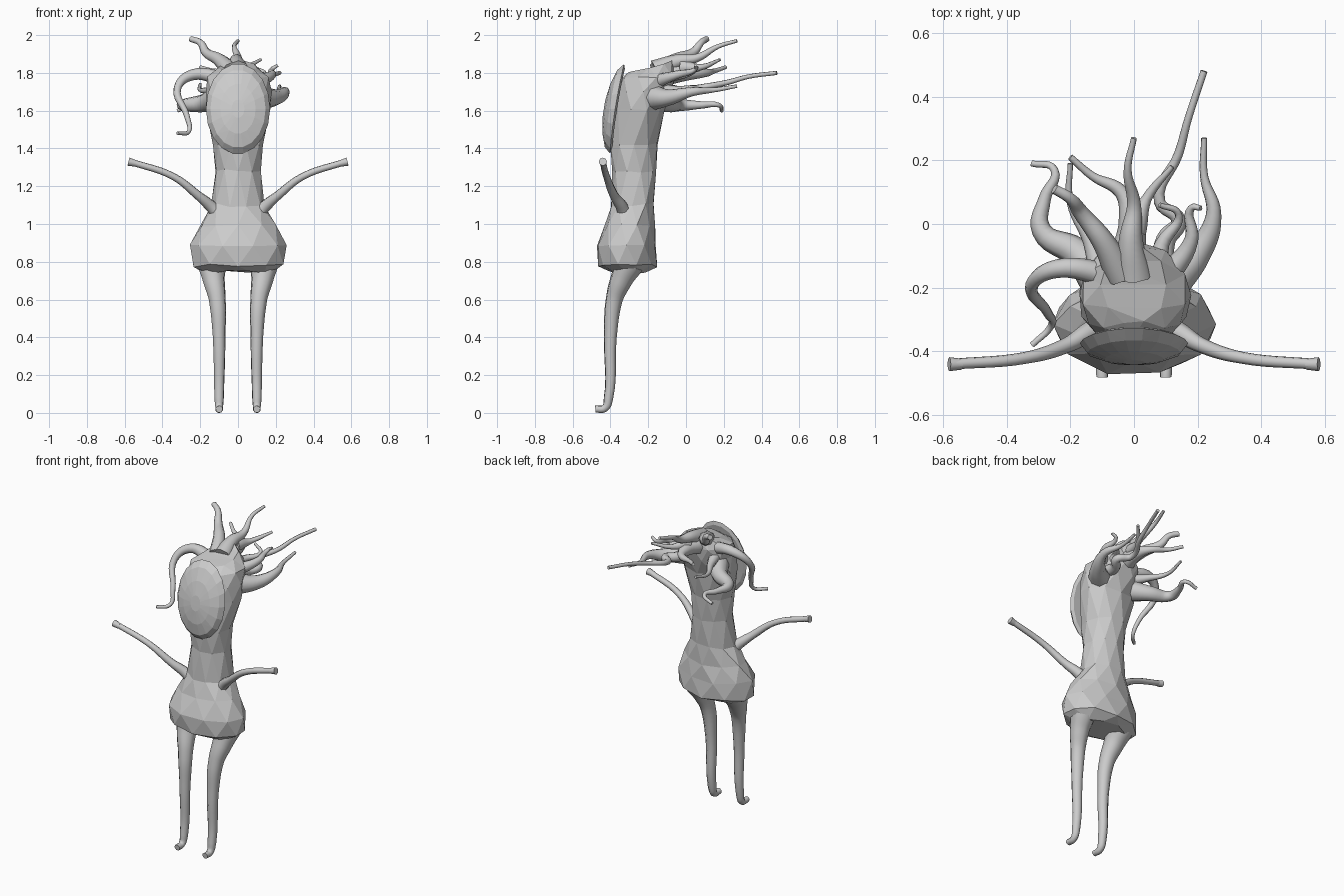
import bpy, bmesh, math, random

random.seed(4)
cube = bpy.data.objects.get("Cube")
if cube:
    bpy.data.objects.remove(cube, do_unlink=True)

CM = 0.01  # part sizes below are in hundredths of a unit

grey = bpy.data.materials.new("plain_grey")
grey.use_nodes = True
tone = (0.6, 0.6, 0.6, 1)
grey.diffuse_color = tone
grey.node_tree.nodes["Principled BSDF"].inputs["Base Color"].default_value = tone


def loft(name, rings):
    """Skin a list of equal rings of points and cap both ends."""
    bm = bmesh.new()
    loops = [[bm.verts.new(point) for point in ring] for ring in rings]
    for lower, upper in zip(loops, loops[1:]):
        for i in range(len(lower)):
            bm.faces.new((lower[i - 1], lower[i], upper[i], upper[i - 1]))
    bm.faces.new(loops[0])
    bm.faces.new(loops[-1])
    bmesh.ops.recalc_face_normals(bm, faces=bm.faces)
    bmesh.ops.triangulate(bm, faces=bm.faces)
    mesh = bpy.data.meshes.new(name)
    bm.to_mesh(mesh)
    bm.free()
    mesh.materials.append(grey)
    obj = bpy.data.objects.new(name, mesh)
    bpy.context.collection.objects.link(obj)


def tube(name, root, tip, *path, side=1):
    """Sweep a round section along a smooth path, tapering from root to tip."""
    curve = bpy.data.curves.new(name, "CURVE")
    curve.dimensions = "3D"
    curve.bevel_depth = CM
    curve.bevel_resolution = 2
    curve.resolution_u = 6
    curve.use_fill_caps = True
    spline = curve.splines.new("BEZIER")
    spline.bezier_points.add(len(path) - 1)
    for k, (x, y, z) in enumerate(path):
        knot = spline.bezier_points[k]
        knot.co = (x * side * CM, y * CM, z * CM)
        knot.handle_left_type = knot.handle_right_type = "AUTO"
        remaining = 1 - k / (len(path) - 1)
        knot.radius = tip + (root - tip) * remaining ** 2
    curve.materials.append(grey)
    obj = bpy.data.objects.new(name, curve)
    bpy.context.collection.objects.link(obj)
    bpy.ops.object.select_all(action="DESELECT")
    obj.select_set(True)
    bpy.context.view_layer.objects.active = obj
    bpy.ops.object.convert(target="MESH")


def turn(i, count):
    """Cosine and sine of the i-th step around a circle."""
    angle = math.tau * i / count
    return math.cos(angle), math.sin(angle)


# Body and head in uneven facets: height, half width, front, back, backward rise
profile = [(74.5, 17, -41, -21, 0), (78, 24, -46, -16, 0), (89, 25, -47, -16, 0),
           (99, 20, -43, -17, 0), (110, 14, -40, -17, 0), (128, 12, -39, -16, 0),
           (142, 13, -40, -15, 0), (160, 17, -38, -12, 0), (171, 17, -37, -8, 0),
           (178, 16, -35, -6, 1), (183, 10, -31, -7, 3)]
rings = []
for k, (height, half, front, back, rise) in enumerate(profile):
    ring = []
    for i in range(10):
        c, s = turn(i + k % 2 / 2, 10)
        bump = random.uniform(1, 1.06)
        ring.append((half * bump * c * CM,
                     (front + back + (back - front) * bump * s) / 2 * CM,
                     (height + rise * s + random.uniform(-1, 1)) * CM))
    rings.append(ring)
loft("body", rings)

# Face mask: a shallow dome with a thin rim, leaning back at the top
rings = []
for scale, bulge in [(0.9, -1), (1, 0), (0.86, 3), (0.55, 5), (0.2, 6)]:
    ring = []
    for i in range(18):
        c, s = turn(i, 18)
        up = scale * s
        lean = -37.5 + 3.8 * up + up * up
        ring.append((17 * scale * c * CM, (lean - bulge) * CM, (161 + 24 * up) * CM))
    rings.append(ring)
loft("face", rings)

# Arms and legs, with feet turned forward and knobbed hands
for label, side in (("left", 1), ("right", -1)):
    tube(label + "_arm", 4.5, 1.7, (9, -32, 104), (14, -34, 109), (21, -38, 115),
         (34, -42, 125), (57, -44, 133), side=side)
    tube(label + "_hand", 1.7, 2.2, (54, -44, 132), (58, -44, 133), side=side)
    tube(label + "_leg", 8, 1.9, (14, -30, 79), (13, -34, 71), (11, -38, 60),
         (10, -40, 40), (10, -41, 8), (10, -43, 2.5), (10, -48, 2), side=side)

# Thick hair tendrils growing backward from the crown
tube("hair_top_right", 5, 1.6, (-4, -16, 181), (-10, -5, 187), (-17, 4, 191),
     (-20, 8, 196), (-25, 11, 198))
tube("hair_top_middle", 6, 0.9, (0, -16, 181), (-1, -5, 186), (0, 6, 188),
     (-2, 17, 194), (0, 27, 197))
tube("hair_branch_right", 6, 1, (-2, -12, 179), (-1, 2, 180), (-4, 10, 180),
     (-13, 15, 181), (-20, 21, 183))
tube("hair_outer_left", 7, 0.9, (11, -18, 167), (20, -9, 167), (25, 3, 170),
     (22, 15, 171), (22, 27, 173))
tube("hair_outer_right", 7, 1, (-10, -18, 167), (-18, -9, 164), (-29, -2, 163),
     (-28, 8, 163), (-25, 17, 163), (-32, 19, 160))

# Thin hair tendrils
tube("hair_side_curl", 4, 1, (-8, -16, 177), (-24, -14, 179), (-32, -19, 172),
     (-27, -28, 157), (-26, -32, 149), (-32, -38, 148))
tube("hair_branch_left", 4, 0.8, (0, -2, 183), (4, 8, 183), (12, 18, 187))
tube("hair_long_left", 4, 1.1, (9, -16, 171), (10, -5, 170), (14, 1, 171), (8, 7, 172),
     (14, 22, 175), (17, 33, 178), (22, 48, 180))
tube("hair_short_left", 4, 0.8, (10, -17, 175), (18, -5, 179), (18, 5, 182), (21, 5, 184))
tube("hair_hook_left", 4, 0.8, (7, -15, 177), (9, -6, 178), (14, 3, 180), (8, 6, 183))
tube("hair_inner_right", 4, 0.8, (-10, -17, 173), (-14, -5, 171), (-20, 7, 171), (-20, 19, 174))
